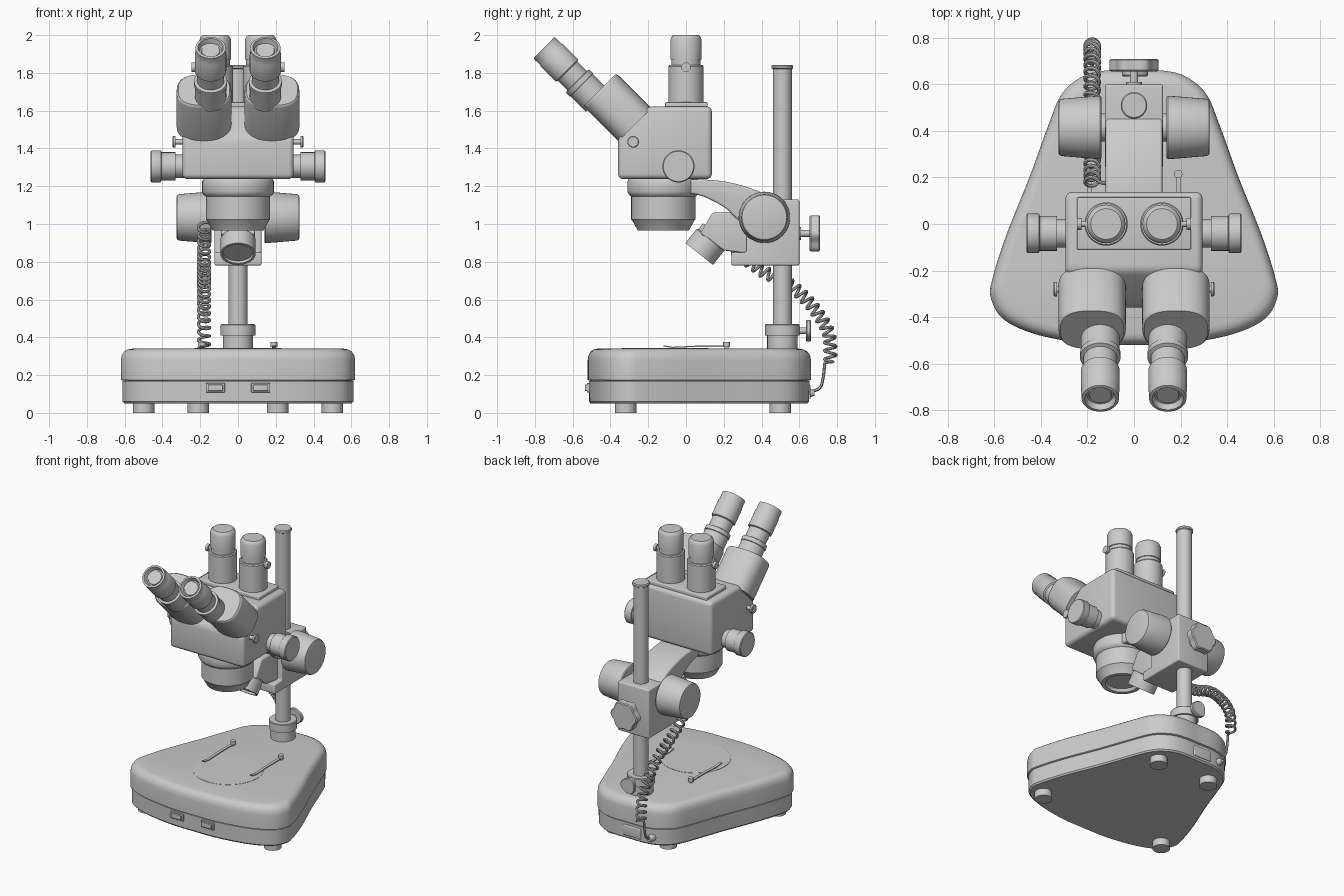
import bpy, bmesh, math
from mathutils import Vector

X, Y, Z = Vector((1, 0, 0)), Vector((0, 1, 0)), Vector((0, 0, 1))
CIRCLE = [(math.cos(math.tau * i / 48), math.sin(math.tau * i / 48)) for i in range(48)]


def finish(name, bm, bevel=0):
    bmesh.ops.recalc_face_normals(bm, faces=bm.faces)
    me = bpy.data.meshes.new(name)
    bm.to_mesh(me)
    bm.free()
    ob = bpy.data.objects.new(name, me)
    bpy.context.collection.objects.link(ob)
    if bevel:
        m = ob.modifiers.new("bevel", 'BEVEL')
        m.width, m.segments, m.limit_method = bevel, 4, 'ANGLE'
        m.angle_limit = math.radians(35)
    return ob


def stack(name, origin, axis, sections, outline=CIRCLE):
    """Loft an outline along an axis; sections are (scale, distance)."""
    o, w = Vector(origin), Vector(axis).normalized()
    u = Y if abs(w.x) > 0.9 else X
    v = w.cross(u)
    bm = bmesh.new()
    rings = [[bm.verts.new(o + u * a * s + v * b * s + w * t) for a, b in outline]
             for s, t in sections]
    n = len(outline)
    for r, q in zip(rings, rings[1:]):
        for i in range(n):
            bm.faces.new((r[i], r[(i + 1) % n], q[(i + 1) % n], q[i]))
    bm.faces.new(rings[0])
    bm.faces.new(rings[-1])
    return finish(name, bm)


def prism(name, profile, x0, x1, bevel=0):
    """Extrude a (y, z) side profile from x0 to x1."""
    bm = bmesh.new()
    f = bm.faces.new([bm.verts.new((x0, y, z)) for y, z in profile])
    ext = bmesh.ops.extrude_face_region(bm, geom=[f])['geom']
    bmesh.ops.translate(bm, vec=(x1 - x0, 0, 0),
                        verts=[e for e in ext if isinstance(e, bmesh.types.BMVert)])
    return finish(name, bm, bevel)


def box(name, x0, x1, y0, y1, z0, z1, bevel=0):
    return prism(name, [(y0, z0), (y1, z0), (y1, z1), (y0, z1)], x0, x1, bevel)


def smooth(pts, steps, closed=False):
    """Catmull-Rom curve through the points."""
    p = [Vector(q) for q in pts]
    p = [p[-1]] + p + p[:2] if closed else [2 * p[0] - p[1]] + p + [2 * p[-1] - p[-2]]
    out = []
    for a, b, c, d in zip(p, p[1:], p[2:], p[3:]):
        for k in range(steps):
            t = k / steps
            out.append(0.5 * (2 * b + (c - a) * t + (2 * a - 5 * b + 4 * c - d) * t * t
                              + (3 * b - a - 3 * c + d) * t ** 3))
    return out if closed else out + [p[-2]]


def wire(name, pts, r):
    cu = bpy.data.curves.new(name, 'CURVE')
    cu.dimensions, cu.bevel_depth, cu.bevel_resolution = '3D', r, 2
    cu.use_fill_caps = True
    sp = cu.splines.new('POLY')
    sp.points.add(len(pts) - 1)
    for q, p in zip(sp.points, pts):
        q.co = (*p, 1)
    ob = bpy.data.objects.new(name, cu)
    bpy.context.collection.objects.link(ob)


def star(lobes):
    return [((1 - 0.13 * (1 - math.cos(lobes * a)) / 2) * math.cos(a),
             (1 - 0.13 * (1 - math.cos(lobes * a)) / 2) * math.sin(a))
            for a in (math.tau * i / 72 for i in range(72))]


# Base: egg-shaped foot with a seam and rounded top edge
half = [(0.2, -0.515), (0.42, -0.475), (0.56, -0.41), (0.615, -0.32), (0.61, -0.24),
        (0.55, -0.05), (0.45, 0.2), (0.37, 0.42), (0.31, 0.56), (0.22, 0.635), (0.12, 0.66)]
loop = [(0, -0.52)] + half + [(0, 0.66)] + [(-x, y) for x, y in reversed(half)]
plan = [tuple(p) for p in smooth(loop, 5, closed=True)]
stack("base_lower", (0, 0, 0), Z, [(0.97, 0.05), (0.985, 0.06), (0.988, 0.168), (0.97, 0.168), (0.97, 0.18)], plan)
stack("base_upper", (0, 0, 0), Z, [(0.99, 0.172), (1, 0.175), (1, 0.28), (0.992, 0.305),
                                   (0.97, 0.325), (0.94, 0.336), (0.9, 0.34)], plan)
for s in (-1, 1):
    stack("front_foot", (0.5 * s, -0.32, 0), Z, [(0.057, 0), (0.057, 0.06)])
    stack("rear_foot", (0.21 * s, 0.5, 0), Z, [(0.057, 0), (0.057, 0.06)])
    box("switch_frame", 0.12 * s - 0.05, 0.12 * s + 0.05, -0.525, -0.48, 0.108, 0.158, 0.004)
    box("switch_rocker", 0.12 * s - 0.04, 0.12 * s + 0.04, -0.535, -0.49, 0.116, 0.15, 0.004)
    # Stage clips
    stack("clip_post", (0.19 * s, 0.215, 0.33), Z, [(0.01, 0), (0.01, 0.02), (0.018, 0.02), (0.018, 0.045)])
    prism("clip_arm", [(0.225, 0.35), (0.225, 0.356), (0.06, 0.356), (-0.07, 0.35), (-0.12, 0.358),
                       (-0.12, 0.352), (-0.07, 0.344), (0.06, 0.35)], 0.19 * s - 0.01, 0.19 * s + 0.01)
stack("stage_plate", (0, -0.11, 0.33), Z, [(0.23, 0), (0.23, 0.012), (0.227, 0.014)])
box("rear_socket", -0.1, 0.04, 0.6, 0.66, 0.075, 0.15, 0.006)

# Pole and collar
stack("pole", (0, 0.51, 0.3), Z, [(0.05, 0), (0.05, 1.52), (0.057, 1.525), (0.057, 1.537), (0.052, 1.543)])
stack("pole_collar", (0, 0.51, 0.33), Z, [(0.08, 0), (0.08, 0.08), (0.092, 0.08), (0.092, 0.135), (0.088, 0.14)])
stack("collar_screw", (0, 0.57, 0.435), Y, [(0.018, 0), (0.018, 0.08)])
stack("collar_knob", (0, 0.635, 0.435), Y, [(0.055, 0), (0.06, 0.005), (0.06, 0.022), (0.055, 0.027)], star(3))

# Focus block, arm and knobs
prism("focus_block", [(0.24, 0.78), (0.6, 0.78), (0.6, 1.13), (0.32, 1.13), (0.32, 0.85), (0.24, 0.85)],
      -0.125, 0.125, 0.01)
top = smooth([(-0.1, 1.235), (0.1, 1.235), (0.24, 1.218), (0.38, 1.175), (0.46, 1.125)], 5)
low = smooth([(0.46, 1.0), (0.3, 1.01), (0.2, 1.09), (0.06, 1.155), (-0.1, 1.16)], 5)
prism("support_arm", [tuple(p) for p in top + low], -0.122, 0.122, 0.012)
stack("clamp_screw", (0, 0.59, 0.95), Y, [(0.035, 0), (0.035, 0.02), (0.018, 0.02), (0.018, 0.07)])
stack("clamp_knob", (0, 0.655, 0.95), Y, [(0.098, 0), (0.105, 0.006), (0.105, 0.049), (0.098, 0.055)], star(6))
for s in (-1, 1):
    stack("focus_knob", (0.11 * s, 0.415, 1.035), X * s,
          [(0.06, 0), (0.06, 0.03), (0.13, 0.03), (0.136, 0.036), (0.134, 0.07), (0.123, 0.2),
           (0.118, 0.212), (0.108, 0.215)])

# Inclined lamp
prism("lamp_housing", [(0.075, 0.95), (0.14, 1.06), (0.34, 1.06), (0.36, 0.84), (0.2, 0.86)], -0.09, 0.09, 0.01)
stack("lamp", (0.0, 0.157, 0.951), (0, -0.62, -0.78),
      [(0.085, 0), (0.085, 0.04), (0.093, 0.045), (0.093, 0.14), (0.08, 0.14), (0.078, 0.125)])

# Objective and mounting ring
stack("mount_ring", (0, -0.12, 0), Z, [(0.17, 1.145), (0.183, 1.155), (0.19, 1.17), (0.19, 1.225), (0.185, 1.235), (0.17, 1.25)])
stack("objective", (0, -0.12, 0), Z, [(0.1, 0.985), (0.11, 0.965), (0.135, 0.965), (0.165, 1.02),
                                      (0.17, 1.025), (0.17, 1.16)])

# Head with zoom knobs and side screws
prism("head_body", [(-0.36, 1.238), (0.137, 1.238), (0.137, 1.622), (-0.2, 1.622), (-0.36, 1.46)],
      -0.295, 0.295, 0.028)
box("port_plate", -0.245, 0.245, -0.11, 0.115, 1.61, 1.645, 0.006)
squircle = [(0.145 * math.copysign(abs(c) ** 0.75, c), 0.123 * math.copysign(abs(d) ** 0.75, d))
            for c, d in CIRCLE]
tilt = Vector((0, -1, 1)).normalized()
for s in (-1, 1):
    stack("zoom_knob", (0.28 * s, -0.04, 1.305), X * s,
          [(0.062, 0), (0.062, 0.05), (0.075, 0.052), (0.075, 0.125), (0.083, 0.128), (0.085, 0.132),
           (0.085, 0.177), (0.08, 0.182), (0.07, 0.182)])
    stack("side_screw", (0.28 * s, -0.28, 1.435), X * s,
          [(0.014, 0), (0.014, 0.05), (0.031, 0.05), (0.031, 0.062), (0.027, 0.066)])
    # Vertical ports
    stack("vertical_port", (0.12 * s, 0, 0), Z,
          [(0.093, 1.63), (0.093, 1.835), (0.088, 1.842), (0.078, 1.842), (0.078, 1.87), (0.083, 1.872),
           (0.083, 1.975), (0.076, 1.992), (0.066, 2.0)])
    stack("port_screw", (0.2 * s, 0, 1.83), X * s, [(0.012, 0), (0.012, 0.025), (0.025, 0.025), (0.025, 0.045)])
    # Inclined eyepieces
    stack("prism_housing", (0.18 * s, -0.27, 1.525), tilt,
          [(1, 0), (1, 0.245), (0.98, 0.256), (0.94, 0.262)], squircle)
    stack("eyepiece", (0.145 * s, -0.492, 1.675), tilt,
          [(0.083, -0.03), (0.083, 0.085), (0.087, 0.088), (0.087, 0.115), (0.072, 0.12), (0.072, 0.19),
           (0.083, 0.195), (0.083, 0.31), (0.08, 0.315), (0.08, 0.365), (0.067, 0.367), (0.058, 0.34),
           (0.05, 0.34), (0.047, 0.345)])

# Coiled cable from the lamp to the base
path = smooth([(0.17, 1.0), (0.27, 0.86), (0.4, 0.755), (0.56, 0.67), (0.68, 0.55), (0.755, 0.42), (0.765, 0.27)], 64)
coil = [Vector((-0.1, 0.17, 1.0))]
length = 0
for a, b in zip(path, path[1:]):
    length += (b - a).length
    t = (b - a).normalized()
    ang = math.tau * length / 0.045
    c, d = 0.03 * math.cos(ang), 0.03 * math.sin(ang)
    coil.append(Vector((-0.18 + c, b.x - t.y * d, b.y + t.x * d)))
tail = smooth([(-0.18, 0.735, 0.265), (-0.18, 0.725, 0.18), (-0.18, 0.705, 0.13), (-0.18, 0.64, 0.105)], 8)
wire("coiled_cable", coil + tail, 0.0085)
stack("cable_plug", (-0.18, 0.61, 0.105), Y, [(0.024, 0), (0.024, 0.045), (0.014, 0.07)])

# Convert the cable and shade everything smooth by angle
bpy.ops.object.select_all(action='SELECT')
bpy.context.view_layer.objects.active = bpy.data.objects["coiled_cable"]
bpy.ops.object.convert(target='MESH')
bpy.ops.object.select_all(action='SELECT')
bpy.ops.object.shade_smooth_by_angle(angle=math.radians(32))
